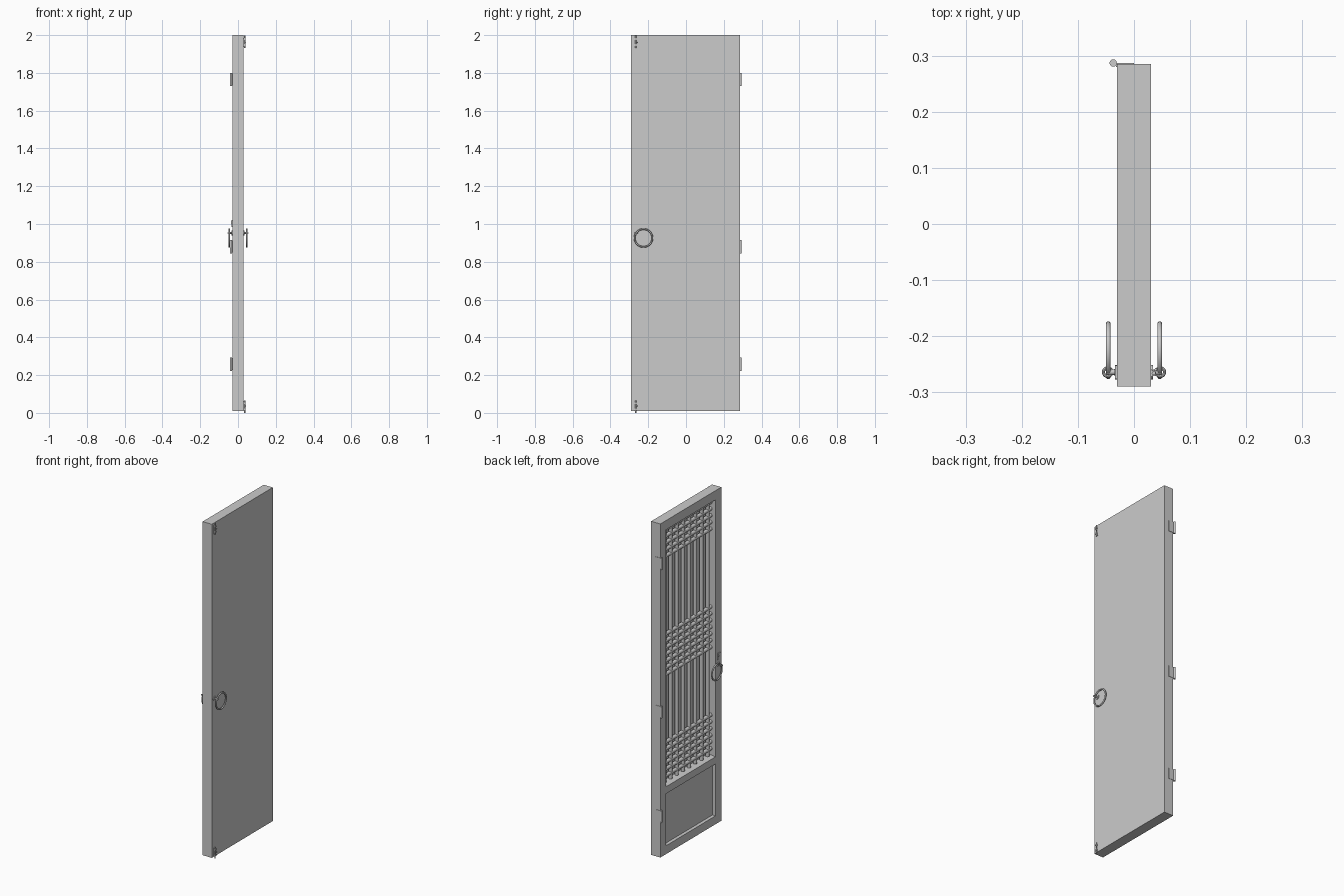
import bpy, math
from mathutils import Vector

cube = bpy.data.objects.get("Cube")
if cube:
    bpy.data.objects.remove(cube, do_unlink=True)

grey = bpy.data.materials.new("plain_grey")
grey.use_nodes = True
COLOUR = (0.6, 0.6, 0.6, 1)
grey.diffuse_color = COLOUR
grey.node_tree.nodes["Principled BSDF"].inputs["Base Color"].default_value = COLOUR


def finish(name, smooth=False):
    ob = bpy.context.object
    ob.name = name
    ob.data.materials.clear()
    ob.data.materials.append(grey)
    if smooth:
        bpy.ops.object.shade_smooth_by_angle(angle=math.radians(40))
    return ob


def box(name, x, y, z):
    """Box from three (low, high) ranges."""
    bpy.ops.mesh.primitive_cube_add(size=1)
    ob = finish(name)
    for v in ob.data.vertices:
        v.co = [r[0] if c < 0 else r[1] for c, r in zip(v.co, (x, y, z))]
    return ob


def rod(name, a, b, r, sides=12):
    a, b = Vector(a), Vector(b)
    bpy.ops.mesh.primitive_cylinder_add(vertices=sides, radius=r, depth=(b - a).length,
                                        location=(a + b) / 2)
    bpy.context.object.rotation_euler = (b - a).to_track_quat('Z', 'Y').to_euler()
    return finish(name, True)


# Main dimensions
FRONT, BACK = -0.03, 0.03
Y0, Y1 = -0.29, 0.285
Z0, Z1 = 0.01, 2.0
IN0, IN1 = Y0 + 0.055, Y1 - 0.055
RAIL0, RAIL1, SEAM = 0.37, 0.42, 0.38

# Frame: stiles and rails
full = (FRONT, BACK)
box("hinge_stile", full, (IN1, Y1), (Z0, Z1))
box("latch_stile", full, (Y0, IN0), (Z0, Z1))
box("top_rail", full, (IN0, IN1), (1.945, Z1))
box("bottom_rail", full, (IN0, IN1), (Z0, 0.06))
rail = box("middle_rail", (FRONT, BACK), (IN0, IN1), (RAIL0, RAIL1))
for v in rail.data.vertices:          # sloping top edge of the middle rail
    if v.co.z > SEAM and v.co.x < 0:
        v.co.z -= 0.008

# Backing boards
box("upper_backing", (0.018, BACK), (IN0, IN1), (RAIL1, 1.945))
box("lower_panel", (-0.01, BACK), (IN0, IN1), (0.06, RAIL0))

# Lattice of round bars
LX = 0.002
BARS = 8
for i in range(BARS):
    y = IN0 + (IN1 - IN0) * (i + 0.5) / BARS
    rod("lattice_upright", (LX, y, RAIL1), (LX, y, 1.945), 0.011)
for start, count in ((0.455, 6), (1.06, 7), (1.765, 5)):
    for i in range(count):
        z = start + i * 0.04
        rod("lattice_crossbar", (LX, IN0, z), (LX, IN1, z), 0.011)

# Ring pulls on both sides
PY, PZ = -0.264, 0.952
for s in (-1, 1):
    rod("ring_rose", (s * 0.03, PY, PZ), (s * 0.034, PY, PZ), 0.013, 20)
    rod("ring_post", (s * 0.03, PY, PZ), (s * 0.05, PY, PZ), 0.005)
    bpy.ops.mesh.primitive_torus_add(location=(s * 0.047, PY, PZ), major_radius=0.0075,
                                     minor_radius=0.0028, major_segments=20,
                                     minor_segments=8)
    finish("ring_eye", True)
    bpy.ops.mesh.primitive_torus_add(location=(s * 0.046, -0.225, 0.926),
                                     rotation=(0, math.pi / 2, 0), major_radius=0.047,
                                     minor_radius=0.0045, major_segments=40,
                                     minor_segments=10)
    finish("pull_ring", True)

# Keyhole plate on the lattice side
box("keyhole_plate", (-0.034, FRONT), (-0.276, -0.252), (0.985, 1.022))
rod("keyhole_boss", (-0.036, PY, 1.008), (FRONT, PY, 1.008), 0.006)

# Hinge knuckles
for z in (0.258, 0.88, 1.765):
    rod("hinge_knuckle", (-0.037, 0.287, z - 0.035), (-0.037, 0.287, z + 0.035), 0.0065, 16)
    box("hinge_leaf", (-0.032, 0.0), (0.28, 0.287), (z - 0.032, z + 0.032))

# Sliding bolts on the plain side, top and bottom
for edge, d in ((0.0, 1), (1.998, -1)):
    def span(a, b):
        return tuple(sorted((edge + d * a, edge + d * b)))
    box("bolt_plate", (BACK, 0.032), (-0.273, -0.259), span(0.012, 0.062))
    rod("bolt_bar", (0.035, -0.266, edge), (0.035, -0.266, edge + d * 0.066), 0.0035)
    for a in (0.014, 0.046):
        box("bolt_keeper", (BACK, 0.0395), (-0.271, -0.261), span(a, a + 0.01))
    rod("bolt_handle", (0.035, -0.266, edge + d * 0.036),
        (0.04, -0.258, edge + d * 0.036), 0.0025)
